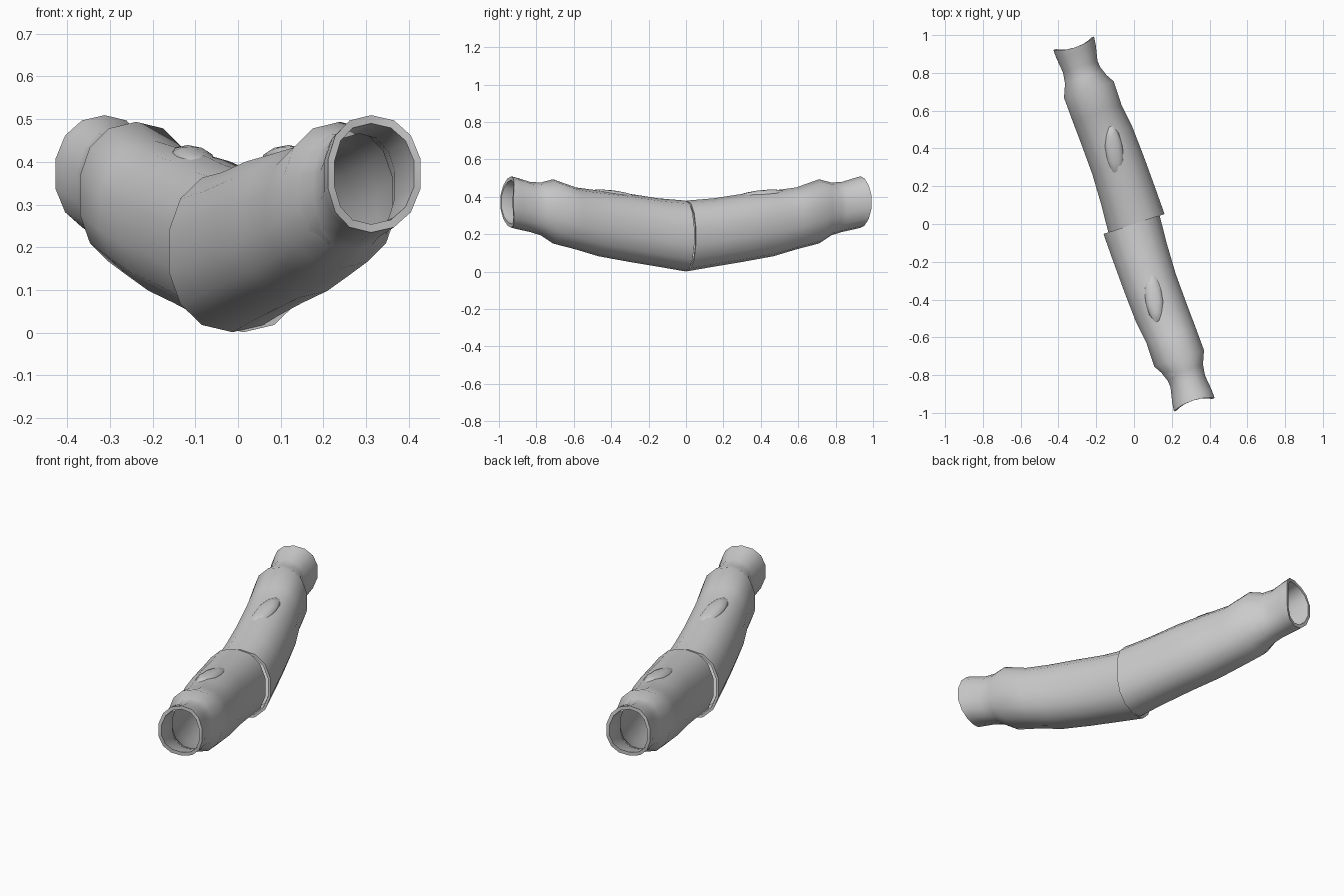
import bpy, bmesh
from math import sin, cos, tau, copysign

if "Cube" in bpy.data.objects:
    bpy.data.objects.remove(bpy.data.objects["Cube"])

SIDES = 14
# along axis, left edge, right edge, bottom, top
STATIONS = [
    (0.00, -0.172, 0.145, 0.003, 0.378),
    (0.15, -0.168, 0.135, 0.028, 0.390),
    (0.32, -0.162, 0.130, 0.055, 0.415),
    (0.49, -0.153, 0.136, 0.084, 0.432),
    (0.62, -0.134, 0.142, 0.120, 0.448),
    (0.75, -0.134, 0.147, 0.152, 0.492),
    (0.82, -0.092, 0.118, 0.195, 0.475),
    (0.88, -0.085, 0.110, 0.213, 0.478),
    (0.96, -0.102, 0.120, 0.230, 0.502),
    (1.00, -0.108, 0.122, 0.236, 0.508),
]
DX, DY = 0.310, -0.951


def ring(bm, st, scale=1.0, bow=0.0, shift=0.0):
    """One slightly squared oval section across the sleeve axis."""
    s, l, r, b, t = st
    verts = []
    for i in range(SIDES):
        a = tau * (i + 0.5) / SIDES
        c, d = cos(a), sin(a)
        u = copysign(abs(c) ** 0.9, c)
        v = copysign(abs(d) ** 0.9, d)
        q = (l + r) / 2 + u * (r - l) / 2 * scale * 1.01
        z = (b + t) / 2 + v * (t - b) / 2 * scale * 1.01
        k = s + shift + bow * (1 - v * v) - bow * 0.6
        verts.append(bm.verts.new((DX * k - DY * q, DY * k + DX * q, z)))
    return verts


def sleeve(name, sign):
    bm = bmesh.new()
    # turned-in seam lip, outer wall, turned-in end cuff
    rings = [ring(bm, STATIONS[0], 0.88, shift=0.05), ring(bm, STATIONS[0], 0.92)]
    rings += [ring(bm, st) for st in STATIONS[:-1]]
    rings += [ring(bm, STATIONS[-1], 1.0, 0.025),
              ring(bm, STATIONS[-1], 0.86, 0.025),
              ring(bm, STATIONS[-3], 0.90),
              ring(bm, STATIONS[-5], 0.93)]
    for a, b in zip(rings, rings[1:]):
        for i in range(SIDES):
            j = (i + 1) % SIDES
            bm.faces.new((a[i], a[j], b[j], b[i]))
    # half turn for the opposite sleeve
    for v in bm.verts:
        v.co.x *= sign
        v.co.y *= sign
    bmesh.ops.recalc_face_normals(bm, faces=bm.faces)
    me = bpy.data.meshes.new(name)
    bm.to_mesh(me)
    bm.free()
    ob = bpy.data.objects.new(name, me)
    bpy.context.collection.objects.link(ob)
    return ob


def fold(name, sign):
    """Shallow cloth crease lying on the upper inner side."""
    bm = bmesh.new()
    bmesh.ops.create_icosphere(bm, subdivisions=2, radius=1)
    me = bpy.data.meshes.new(name)
    for v in bm.verts:
        k = 0.40 + v.co.x * 0.14
        q = -0.02 + v.co.y * 0.05 - v.co.x * 0.02
        z = 0.408 + v.co.x * 0.018 + v.co.z * 0.026
        v.co = (sign * (DX * k - DY * q), sign * (DY * k + DX * q), z)
    bmesh.ops.recalc_face_normals(bm, faces=bm.faces)
    bm.to_mesh(me)
    bm.free()
    ob = bpy.data.objects.new(name, me)
    bpy.context.collection.objects.link(ob)
    return ob


parts = [sleeve("front_sleeve", 1), sleeve("back_sleeve", -1),
         fold("front_fold", 1), fold("back_fold", -1)]
for ob in parts:
    bpy.ops.object.select_all(action='DESELECT')
    ob.select_set(True)
    bpy.context.view_layer.objects.active = ob
    bpy.ops.object.shade_smooth_by_angle(angle=0.75)
